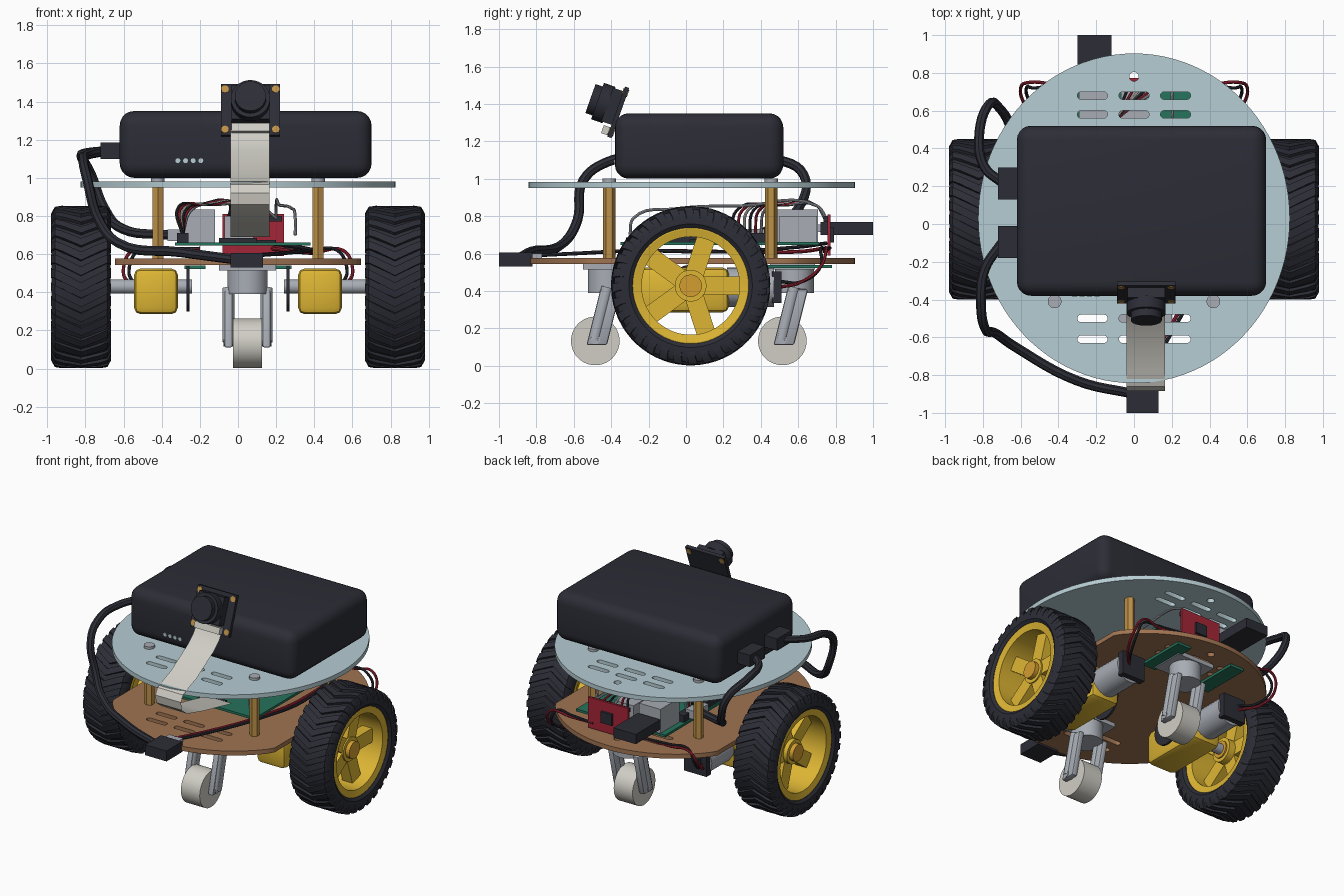
import bpy, bmesh
from math import pi, sin, cos
from mathutils import Vector, Matrix, Color

if "Cube" in bpy.data.objects:
    bpy.data.objects.remove(bpy.data.objects["Cube"])


def material(name, *srgb):
    m = bpy.data.materials.new(name)
    m.use_nodes = True
    color = (*Color([c / 255 for c in srgb]).from_srgb_to_scene_linear(), 1)
    m.diffuse_color = color
    m.node_tree.nodes["Principled BSDF"].inputs["Base Color"].default_value = color
    return m


black = material("black plastic", 44, 45, 54)
blue = material("pale blue acrylic", 182, 205, 211)
wood = material("brown board", 160, 116, 82)
yellow = material("yellow plastic", 222, 182, 52)
grey = material("grey metal", 168, 173, 181)
white = material("off white", 208, 206, 197)
red = material("red circuit board", 165, 38, 55)
green = material("green circuit board", 38, 115, 92)
brass = material("brass", 190, 145, 72)
orange = material("orange hub", 212, 158, 48)
made = []


def register(name, data, mat):
    data.materials.append(mat)
    ob = bpy.data.objects.new(name, data)
    bpy.context.collection.objects.link(ob)
    made.append(ob)
    return ob


def finish(name, bm, mat):
    bmesh.ops.recalc_face_normals(bm, faces=bm.faces)
    me = bpy.data.meshes.new(name)
    bm.to_mesh(me)
    bm.free()
    return register(name, me, mat)


def box(name, mat, xs, ys, zs, bevel=0, segments=3, matrix=Matrix()):
    bm = bmesh.new()
    bmesh.ops.create_cube(bm, size=1)
    for v in bm.verts:
        v.co = matrix @ Vector([(r[0] + r[1]) / 2 + c * (r[1] - r[0]) for r, c in zip((xs, ys, zs), v.co)])
    if bevel:
        bmesh.ops.bevel(bm, geom=bm.edges[:], offset=bevel, segments=segments, profile=.5, affect='EDGES')
    return finish(name, bm, mat)


def rod(name, mat, start, end, radius, sides=24, matrix=Matrix()):
    a, b = matrix @ Vector(start), matrix @ Vector(end)
    place = Matrix.Translation((a + b) / 2) @ (b - a).to_track_quat('Z', 'Y').to_matrix().to_4x4()
    bm = bmesh.new()
    bmesh.ops.create_cone(bm, cap_ends=True, segments=sides, radius1=radius, radius2=radius,
                          depth=(b - a).length, matrix=place)
    return finish(name, bm, mat)


def cable(name, mat, radius, points):
    cu = bpy.data.curves.new(name, 'CURVE')
    cu.dimensions, cu.bevel_depth, cu.bevel_resolution = '3D', radius, 2
    cu.resolution_u, cu.use_fill_caps = 6, True
    sp = cu.splines.new('BEZIER')
    sp.bezier_points.add(len(points) - 1)
    for bp, p in zip(sp.bezier_points, points):
        bp.co, bp.handle_left_type, bp.handle_right_type = p, 'AUTO', 'AUTO'
    return register(name, cu, mat)


def loop_of(center, rx, ry, n, stretch=0):
    pts = [(cos(i * 2 * pi / n), sin(i * 2 * pi / n)) for i in range(n)]
    return [(center[0] + rx * x + (stretch if x > 0 else -stretch), center[1] + ry * y) for x, y in pts]


# Round decks with slots and a hole
def deck(name, mat, z, half_width):
    cu = bpy.data.curves.new(name, 'CURVE')
    cu.dimensions, cu.fill_mode, cu.extrude = '2D', 'BOTH', .016
    rim = loop_of((0, .03), .825, .873, 96)
    loops = [[(max(-half_width, min(half_width, x)), y) for x, y in rim], loop_of((0, .78), .025, .025, 16)]
    loops += [loop_of((x, y), .02, .02, 18, .06) for x in (-.22, 0, .22) for y in (-.61, -.5, .58, .68)]
    for pts in loops:
        sp = cu.splines.new('POLY')
        sp.points.add(len(pts) - 1)
        sp.use_cyclic_u = True
        for p, (x, y) in zip(sp.points, pts):
            p.co = (x, y, 0, 1)
    register(name, cu, mat).location.z = z


deck("upper_deck", blue, .966, 1)
deck("lower_deck", wood, .56, .645)
for x in (-.42, .42):
    for y in (-.41, .455):
        rod("standoff", brass, (x, y, .575), (x, y, .95), .033, 6)
        rod("standoff_screw", grey, (x, y, .98), (x, y, 1), .036)


# Wheels: tyre, tread, rim, spokes, hub
def drive_wheel(side):
    def at(axial, r, a):
        return Vector((side * (.8225 + axial), .025 + r * cos(a), .428 + r * sin(a)))

    def ring(name, mat, profile, n=64):
        bm = bmesh.new()
        rows = [[bm.verts.new(at(x, r, i * 2 * pi / n)) for x, r in profile] for i in range(n)]
        for i, row in enumerate(rows):
            nxt = rows[(i + 1) % n]
            for j in range(len(profile)):
                k = (j + 1) % len(profile)
                bm.faces.new((row[j], row[k], nxt[k], nxt[j]))
        finish(name, bm, mat)

    half = [(.14, .31), (.155, .33), (.155, .375), (.135, .408)]
    ring("tyre", black, half + [(-x, r) for x, r in reversed(half)])
    ring("wheel_rim", yellow, [(.135, .318), (.14, .305), (.13, .262), (-.13, .262), (-.14, .305), (-.135, .318)])
    bm = bmesh.new()
    count = 32
    for k in range(count):
        for flip in (-1, 1):
            rows = []
            for x, r in ((0, .426), (.1, .426), (.138, .42), (.157, .385)):
                a, w = k * 2 * pi / count - x * 1.2, .055
                rows.append([bm.verts.new(at(flip * x, rad, a + d)) for rad, d in
                             ((r, -w), (r, w), (r - .03, w), (r - .03, -w))])
            for p, q in zip(rows, rows[1:]):
                for j in range(4):
                    bm.faces.new((p[j], p[j - 1], q[j - 1], q[j]))
            bm.faces.new(rows[-1])
    finish("tyre_tread", bm, black)
    for k in range(5):
        turn = Matrix.Translation((side * .8225, .025, .428)) @ Matrix.Rotation(k * 2 * pi / 5, 4, 'X')
        box("wheel_spoke", yellow, (-.03, .05), (.03, .27), (-.05, .05), matrix=turn)
    rod("wheel_hub", yellow, at(-.1, 0, 0), at(.06, 0, 0), .085)
    rod("hub_cap", orange, at(-.11, 0, 0), at(.09, 0, 0), .06)


for s in (-1, 1):
    drive_wheel(s)
    # Gear motors with encoder and wiring
    xs = sorted((s * .315, s * .545))
    box("gearbox", yellow, xs, (-.25, .23), (.285, .525), .035, 2)
    rod("axle", grey, (s * .24, .025, .43), (s * .74, .025, .43), .037)
    rod("encoder_disc", black, (s * .255, .025, .42), (s * .27, .025, .42), .12)
    rod("motor_can", grey, (s * .43, .22, .42), (s * .43, .47, .42), .105)
    box("motor_cap", black, sorted((s * .34, s * .52)), (.46, .51), (.335, .505))
    box("encoder_board", green, sorted((s * .17, s * .28)), (.42, .78), (.522, .54))
    for i, mat in enumerate((red, black)):
        d = i * .03
        cable("motor_wire", mat, .009, [(s * .46, .5, .42 + d), (s * (.57 - d), .62, .45), (s * (.6 - d), .72, .53),
              (s * (.55 - d), .75 - d, .62), (s * .4, .74, .61 + d / 2), (s * .2, .77, .63)])

# Swivel casters
for y in (-.42, .58):
    rod("caster_wheel", white, (-.025, y - .065, .133), (.125, y - .065, .133), .13, 40)
    rod("caster_axle", grey, (-.075, y - .065, .14), (.175, y - .065, .14), .025)
    box("caster_mount", grey, (-.1, .2), (y - .13, y + .11), (.515, .545))
    rod("caster_swivel", grey, (.05, y, .39), (.05, y, .52), .105, 32)
    for x in (-.05, .15):
        lean = Matrix(((1, 0, 0, 0), (0, 1, .25, y - .1), (0, 0, 1, 0), (0, 0, 0, 1)))
        box("caster_fork", grey, (x - .022, x + .022), (-.04, .07), (.11, .41), .012, 2, lean)
        rod("fork_rib", grey, (x, y - .07, .14), (x, y, .42), .032, 12)

# Battery pack with plugs and lamps
box("battery_pack", black, (-.62, .7), (-.38, .52), (1, 1.35), .075, 5)
for i in range(4):
    x = -.315 + i * .04
    rod("charge_lamp", blue, (x, -.384, 1.09), (x, -.375, 1.09), .013, 12)
for y in (-.095, .215):
    box("battery_plug", black, (-.72, -.6), (y - .085, y + .085), (1.1, 1.185))
cable("front_power_cable", black, .026, [(-.7, -.1, 1.14), (-.79, -.24, 1.12), (-.81, -.42, 1.09), (-.79, -.55, .99),
      (-.73, -.58, .78), (-.63, -.65, .66), (-.3, -.83, .61), (0, -.9, .57)])
cable("rear_power_cable", black, .026, [(-.7, .22, 1.14), (-.79, .3, 1.13), (-.82, .46, 1.11), (-.77, .63, 1.02),
      (-.7, .6, .84), (-.6, .45, .73), (-.36, .35, .7)])
box("front_plug", black, (-.04, .13), (-1, -.82), (.53, .605))
box("front_plug_tip", grey, (-.01, .1), (-.83, -.77), (.575, .6))
for mat, d in ((red, 0), (black, .025)):
    cable("supply_wire", mat, .01, [(.03 + d, -.8, .59), (.16 + d, -.6, .6), (.33 + d, -.25, .615),
          (.4 + d, .2, .61), (.33, .6, .61 + d), (.18, .75, .63 + d)])

# Main computer board between the decks
box("main_board", green, (-.33, .38), (-.35, .71), (.645, .662))
box("network_port", grey, (-.29, -.12), (.49, .705), (.66, .835))
box("data_port", grey, (-.07, .08), (.5, .7), (.66, .8))
box("power_port", grey, (-.37, -.29), (.27, .42), (.67, .73))
box("ribbon_socket", black, (-.1, .1), (-.32, -.27), (.66, .685))
box("processor", black, (.02, .2), (.02, .2), (.66, .675))
box("pin_header", black, (-.32, -.26), (-.2, .48), (.66, .71))
box("wireless_stick", black, (-.3, -.12), (.72, 1), (.7, .77))
box("stick_tip", grey, (-.27, -.15), (.7, .73), (.715, .755))

# Motor driver board
box("driver_board", red, (-.08, .24), (.757, .773), (.59, .81))
box("driver_chip", black, (.04, .13), (.77, .79), (.66, .74))
box("driver_header", black, (-.07, .23), (.735, .76), (.77, .8))
for i, mat in enumerate((black, red, white, black, red, grey)):
    cable("jumper_wire", mat, .008, [(-.29, .25 + i * .03, .7), (-.32 + i * .015, .27 + i * .03, .83),
          (-.2 + i * .02, .45 + i * .02, .86), (-.04 + i * .03, .7, .855), (-.05 + i * .05, .74, .79)])
cable("long_jumper", grey, .008, [(.3, -.3, .7), (.3, -.28, .79), (.28, -.05, .84), (.22, .3, .855),
      (.2, .7, .855), (.2, .75, .79)])

# Tilted camera
tilt = Matrix.Translation((.065, -.362, 1.355)) @ Matrix.Rotation(-.34, 4, 'X')
box("camera_board", black, (-.155, .155), (-.012, .012), (-.142, .142), matrix=tilt)
box("camera_base", black, (-.1, .1), (-.07, 0), (-.075, .115), matrix=tilt)
rod("lens_barrel", black, (0, -.06, .02), (0, -.125, .02), .103, 32, tilt)
rod("lens_nose", black, (0, -.12, .02), (0, -.165, .02), .082, 32, tilt)
box("camera_socket", white, (-.1, .1), (-.05, -.01), (-.135, -.09), matrix=tilt)
for x in (-.133, .133):
    for z in (-.112, .112):
        rod("camera_hole", brass, (x, -.016, z), (x, .016, z), .02, 16, tilt)

# Camera ribbon bending round the deck edge
bm = bmesh.new()
previous = None
for y, z in ((-.42, 1.25), (-.45, 1.2), (-.52, 1.14), (-.71, 1.025), (-.78, 1), (-.86, .965), (-.885, .92),
             (-.875, .86), (-.81, .81), (-.62, .76), (-.3, .69)):
    pair = [bm.verts.new((x, y, z)) for x in (-.04, .165)]
    if previous:
        bm.faces.new((previous[0], previous[1], pair[1], pair[0]))
    previous = pair
finish("camera_ribbon", bm, white)

# Convert curves and shade everything
bpy.ops.object.select_all(action='DESELECT')
for ob in made:
    ob.select_set(True)
bpy.context.view_layer.objects.active = made[0]
bpy.ops.object.convert(target='MESH')
bpy.ops.object.shade_smooth_by_angle(angle=.55)
